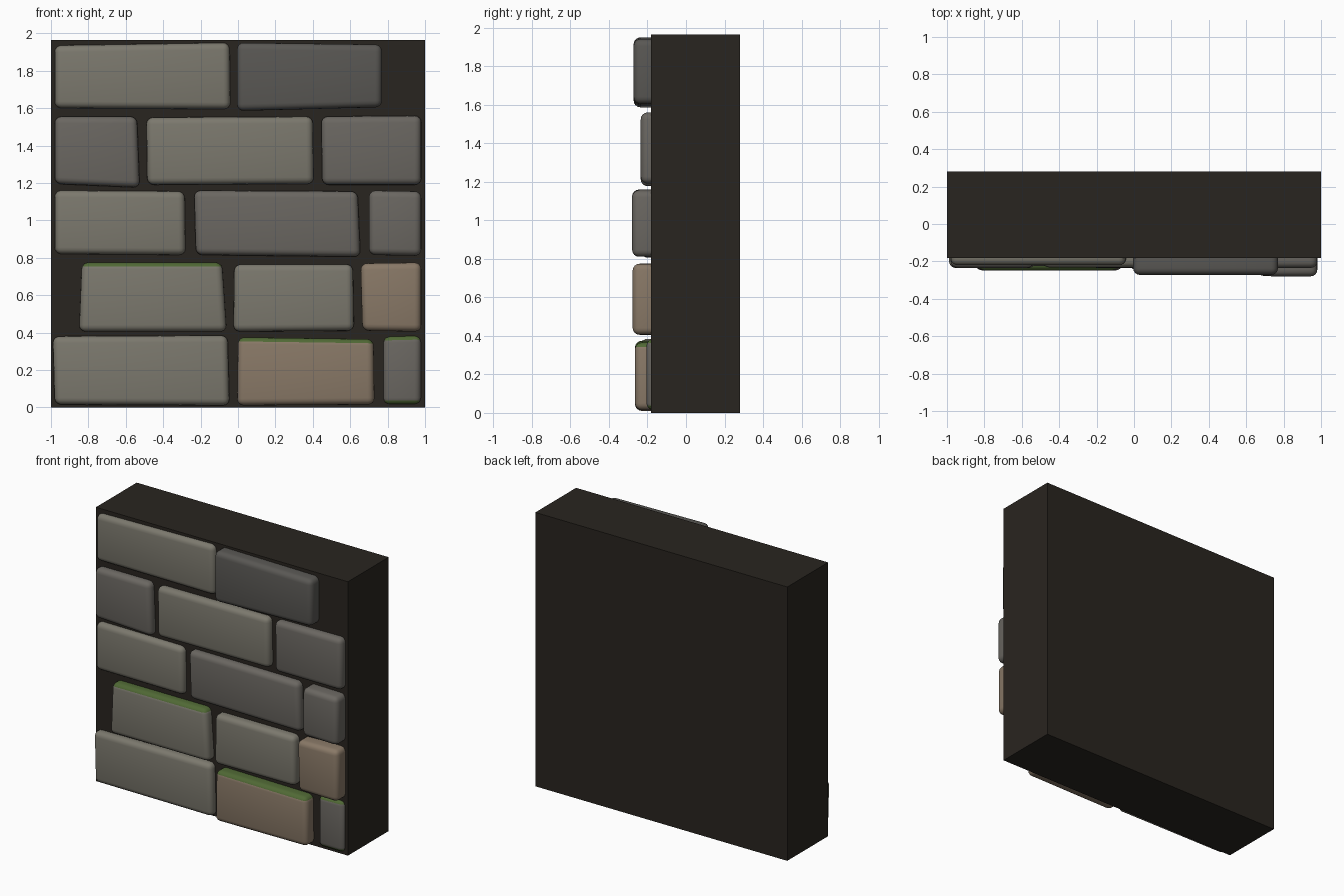
import bpy, bmesh, math

if "Cube" in bpy.data.objects:
    bpy.data.objects.remove(bpy.data.objects["Cube"])

def material(name, rgb):
    m = bpy.data.materials.new(name)
    m.diffuse_color = (*rgb, 1)
    m.use_nodes = True
    m.node_tree.nodes["Principled BSDF"].inputs["Base Color"].default_value = m.diffuse_color
    return m

MORTAR = material("mortar", (0.022, 0.018, 0.014))
LIGHT = material("light_stone", (0.20, 0.19, 0.155))
GREY = material("grey_stone", (0.145, 0.135, 0.12))
DARK = material("dark_stone", (0.10, 0.096, 0.088))
TAN = material("tan_stone", (0.25, 0.19, 0.135))
MOSS = material("moss", (0.08, 0.14, 0.035))

WALL_FRONT, WALL_BACK, HEIGHT = -0.182, 0.28, 1.965
STONE_BACK = -0.12

def add_object(name, bm, *mats):
    me = bpy.data.meshes.new(name)
    bm.to_mesh(me)
    bm.free()
    ob = bpy.data.objects.new(name, me)
    bpy.context.collection.objects.link(ob)
    for m in mats:
        me.materials.append(m)
    return ob

# Plain mortar slab behind the stones
bm = bmesh.new()
bmesh.ops.create_cube(bm, size=1)
for v in bm.verts:
    v.co.x *= 2
    v.co.y = WALL_FRONT if v.co.y < 0 else WALL_BACK
    v.co.z = HEIGHT if v.co.z > 0 else 0
add_object("mortar_slab", bm, MORTAR)

def stone(name, corners, front, mat, moss=None, radius=0.036):
    """Rounded block from four front corners (bl, br, tr, tl)."""
    bm = bmesh.new()
    a = [bm.verts.new((x, front, z)) for x, z in corners]
    b = [bm.verts.new((x, STONE_BACK, z)) for x, z in corners]
    bm.faces.new(a)
    bm.faces.new(b[::-1])
    for i in range(4):
        j = (i + 1) % 4
        bm.faces.new((a[j], a[i], b[i], b[j]))
    bmesh.ops.bevel(bm, geom=bm.edges[:], offset=radius, segments=4,
                    profile=0.5, affect='EDGES', clamp_overlap=True)
    bmesh.ops.recalc_face_normals(bm, faces=bm.faces[:])
    for f in bm.faces:
        f.smooth = True
        # moss clings to the upward (and sometimes downward) edges
        if moss == "top" and f.normal.z > 0.45:
            f.material_index = 1
        if moss == "both" and abs(f.normal.z) > 0.3:
            f.material_index = 1
    ob = add_object(name, bm, mat, MOSS)
    bpy.context.view_layer.objects.active = ob
    ob.select_set(True)
    bpy.ops.object.shade_smooth_by_angle(angle=math.radians(40))
    ob.select_set(False)

# Courses of stones from the bottom up
courses = [
    [(((-.98, .015), (-.045, .01), (-.055, .385), (-.99, .38)), -.235, LIGHT, None),
     (((-.005, .01), (.73, .015), (.725, .365), (0, .375)), -.265, TAN, "top"),
     (((.775, .015), (.98, .015), (.98, .385), (.775, .38)), -.205, GREY, "both")],
    [(((-.85, .405), (-.06, .405), (-.085, .775), (-.835, .775)), -.248, LIGHT, "top"),
     (((-.025, .405), (.62, .41), (.615, .765), (-.02, .765)), -.245, LIGHT, None),
     (((.665, .41), (.98, .405), (.98, .775), (.655, .77)), -.277, TAN, None)],
    [(((-.98, .82), (-.28, .815), (-.285, 1.155), (-.98, 1.16)), -.225, LIGHT, None),
     (((-.225, .815), (.655, .805), (.64, 1.155), (-.235, 1.16)), -.235, GREY, None),
     (((.70, .815), (.98, .81), (.98, 1.155), (.70, 1.16)), -.28, GREY, None)],
    [(((-.98, 1.195), (-.525, 1.175), (-.54, 1.555), (-.98, 1.555)), -.235, GREY, None),
     (((-.485, 1.19), (.405, 1.195), (.40, 1.555), (-.49, 1.55)), -.232, LIGHT, None),
     (((.45, 1.19), (.98, 1.19), (.98, 1.56), (.445, 1.555)), -.235, GREY, None)],
    [(((-.98, 1.60), (-.04, 1.595), (-.045, 1.95), (-.98, 1.935)), -.22, LIGHT, None),
     (((-.005, 1.585), (.77, 1.605), (.77, 1.94), (-.005, 1.95)), -.272, DARK, None)],
]
for r, row in enumerate(courses, 1):
    for c, (corners, front, mat, moss) in enumerate(row, 1):
        stone(f"stone_row{r}_{c}", corners, front, mat, moss)
